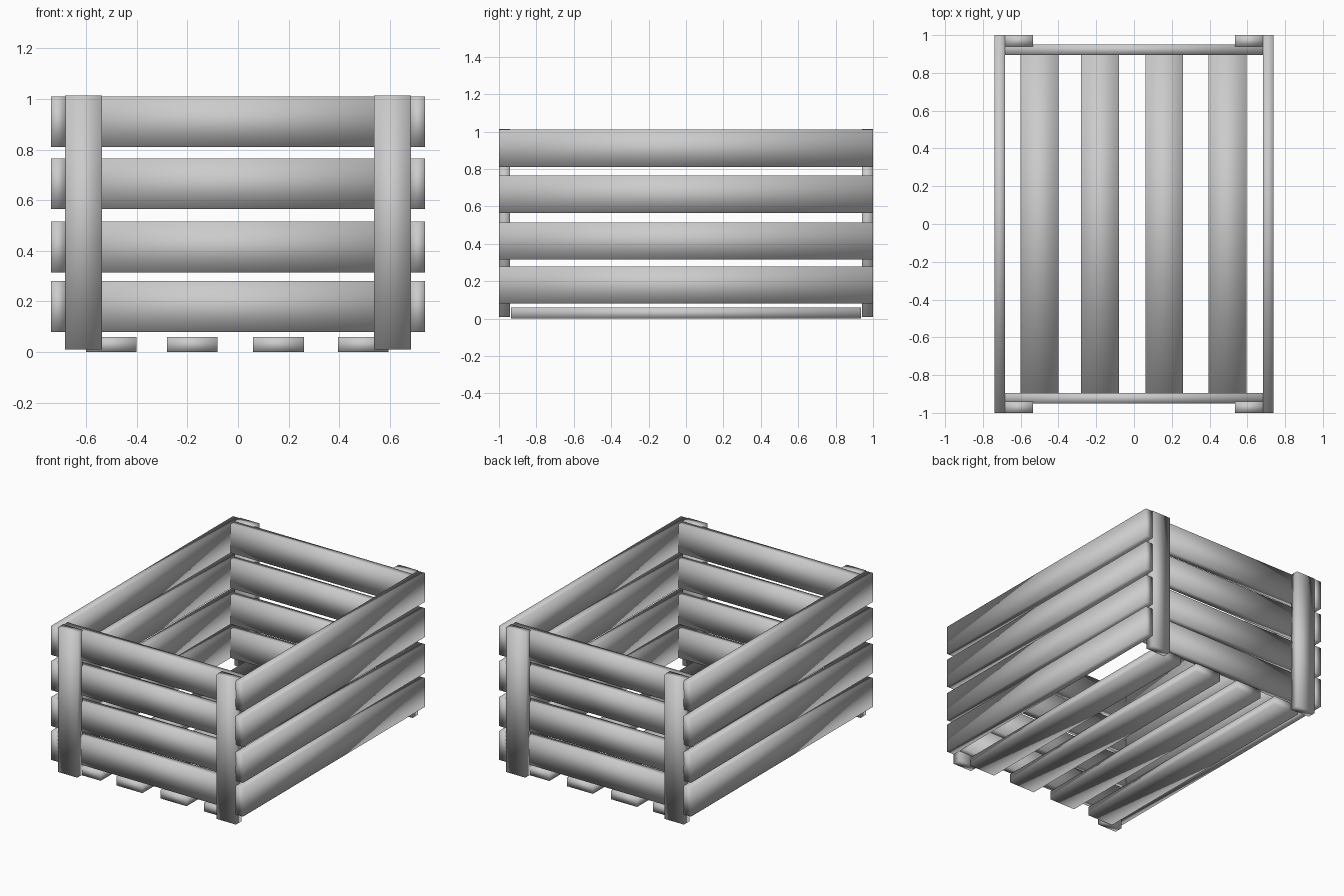
import bpy

if "Cube" in bpy.data.objects:
    bpy.data.objects.remove(bpy.data.objects["Cube"])


def board(name, x, y, z):
    """Box plank from (min, max) ranges, smooth shaded."""
    bpy.ops.mesh.primitive_cube_add(size=1)
    ob = bpy.context.object
    ob.name = name
    ob.data.name = name
    for v in ob.data.vertices:
        for axis, (lo, hi) in enumerate((x, y, z)):
            v.co[axis] = lo if v.co[axis] < 0 else hi
    ob.data.polygons.foreach_set("use_smooth", [True] * len(ob.data.polygons))
    return ob


def span(a, b, sign):
    return tuple(sorted((a * sign, b * sign)))


# Wall slats: four rows on the long sides and the ends
for row, z0 in enumerate((0.08, 0.315, 0.565, 0.81), 1):
    z = (z0, z0 + 0.2)
    for s, side in ((-1, "left"), (1, "right")):
        board(f"{side}_slat_{row}", span(0.682, 0.739, s), (-1, 1), z)
    for s, end in ((-1, "front"), (1, "back")):
        board(f"{end}_slat_{row}", (-0.684, 0.684), span(0.894, 0.951, s), z)

# Corner posts outside the end slats
for sx, side in ((-1, "left"), (1, "right")):
    for sy, end in ((-1, "front"), (1, "back")):
        board(f"{end}_{side}_post", span(0.536, 0.684, sx),
              span(0.941, 1.0, sy), (0.01, 1.014))

# Floor slats
for i, x in enumerate((-0.5, -0.18, 0.16, 0.495), 1):
    board(f"floor_slat_{i}", (x - 0.1, x + 0.1), (-0.936, 0.936), (0, 0.06))
